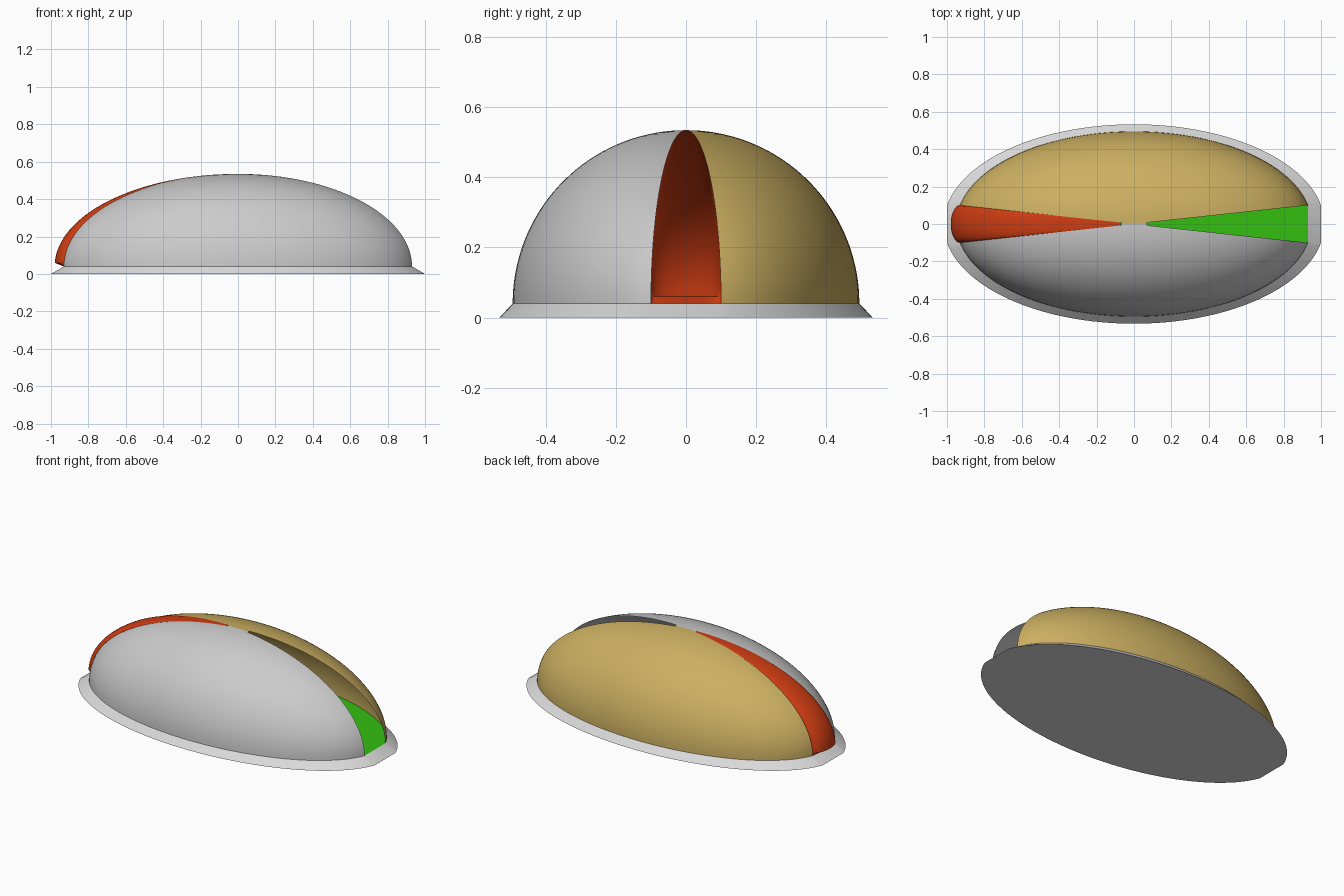
import bpy, bmesh
from math import sin, cos, asin, pi, sqrt

if "Cube" in bpy.data.objects:
    bpy.data.objects.remove(bpy.data.objects["Cube"])

FLOOR = 0.04            # height of the rim top
A, B, H = 0.95, 0.495, 0.495   # dome half length, half width, height
SLOT = 0.1              # half width of the end sectors
CROWN = 1.496           # latitude where the end sectors stop


def material(name, rgb):
    m = bpy.data.materials.new(name)
    m.use_nodes = True
    m.diffuse_color = (*rgb, 1)
    m.node_tree.nodes["Principled BSDF"].inputs["Base Color"].default_value = (*rgb, 1)
    return m


grey = material("mid grey", (0.6, 0.6, 0.6))
pale = material("pale grey", (0.7, 0.7, 0.7))
tan = material("sandy tan", (0.6, 0.43, 0.12))
red = material("orange red", (0.62, 0.045, 0.006))
green = material("bright green", (0.034, 0.52, 0.005))


def spread(lo, hi, n):
    return [lo + (hi - lo) * i / n for i in range(n + 1)]


def finish(name, bm, mat):
    bmesh.ops.remove_doubles(bm, verts=bm.verts, dist=1e-5)
    me = bpy.data.meshes.new(name)
    bm.to_mesh(me)
    bm.free()
    me.materials.append(mat)
    ob = bpy.data.objects.new(name, me)
    bpy.context.collection.objects.link(ob)
    bpy.ops.object.select_all(action='DESELECT')
    ob.select_set(True)
    bpy.context.view_layer.objects.active = ob
    bpy.ops.object.shade_smooth_by_angle(angle=0.6)
    return ob


def skin(bm, rows, keep=lambda r, c: True):
    """Join rows of points, listed bottom to top and anticlockwise, with quads."""
    grid = [[bm.verts.new(p) for p in row] for row in rows]
    for r in range(len(grid) - 1):
        for c in range(len(grid[r]) - 1):
            if keep(r, c):
                bm.faces.new((grid[r][c], grid[r][c + 1],
                              grid[r + 1][c + 1], grid[r + 1][c]))
    return grid


def dome_half(name, turn, mat):
    # Half shell with its end sectors left open below the crown
    edge = asin(SLOT / B)
    around = [0] + spread(edge, pi - edge, 64) + [pi]
    up = spread(0, CROWN, 32) + [pi / 2]
    rows = [[(A * cos(a + turn) * cos(t), B * sin(a + turn) * cos(t),
              FLOOR + H * sin(t)) for a in around] for t in up]
    bm = bmesh.new()
    last = len(around) - 2
    skin(bm, rows, lambda r, c: r == len(up) - 2 or 0 < c < last)
    return finish(name, bm, mat)


dome_half("back_shell", 0, tan)
dome_half("front_shell", pi, grey)

# Bulging strip that fills the sector at one end
end_x = A * sqrt(1 - (SLOT / B) ** 2)
arc = spread(0, pi, 20)
rows = [[(-end_x, SLOT * cos(p), FLOOR) for p in arc]]
rows += [[(-(end_x + 0.05 * sin(p)) * cos(t), SLOT * cos(p) * cos(t),
           FLOOR + H * sin(t)) for p in arc] for t in spread(0.04, CROWN, 32)]
bm = bmesh.new()
skin(bm, rows)
finish("end_strip", bm, red)


def outline(a, b, z):
    # Oval with squared ends
    edge = asin(SLOT / b)
    half = spread(edge, pi - edge, 64)
    return [(a * cos(t), b * sin(t), z) for t in half + [t + pi for t in half]]


# Bevelled base rim with a closed underside
outer = outline(1 / sqrt(1 - (SLOT / 0.533) ** 2), 0.533, 0)
inner = outline(A, B, FLOOR)
bm = bmesh.new()
grid = skin(bm, [outer + outer[:1], inner + inner[:1]])
bm.faces.new(list(reversed(grid[0][:-1])))
finish("base_rim", bm, pale)

# Flat floor inside the shell
bm = bmesh.new()
bm.faces.new([bm.verts.new(p) for p in inner])
finish("inner_floor", bm, green)
